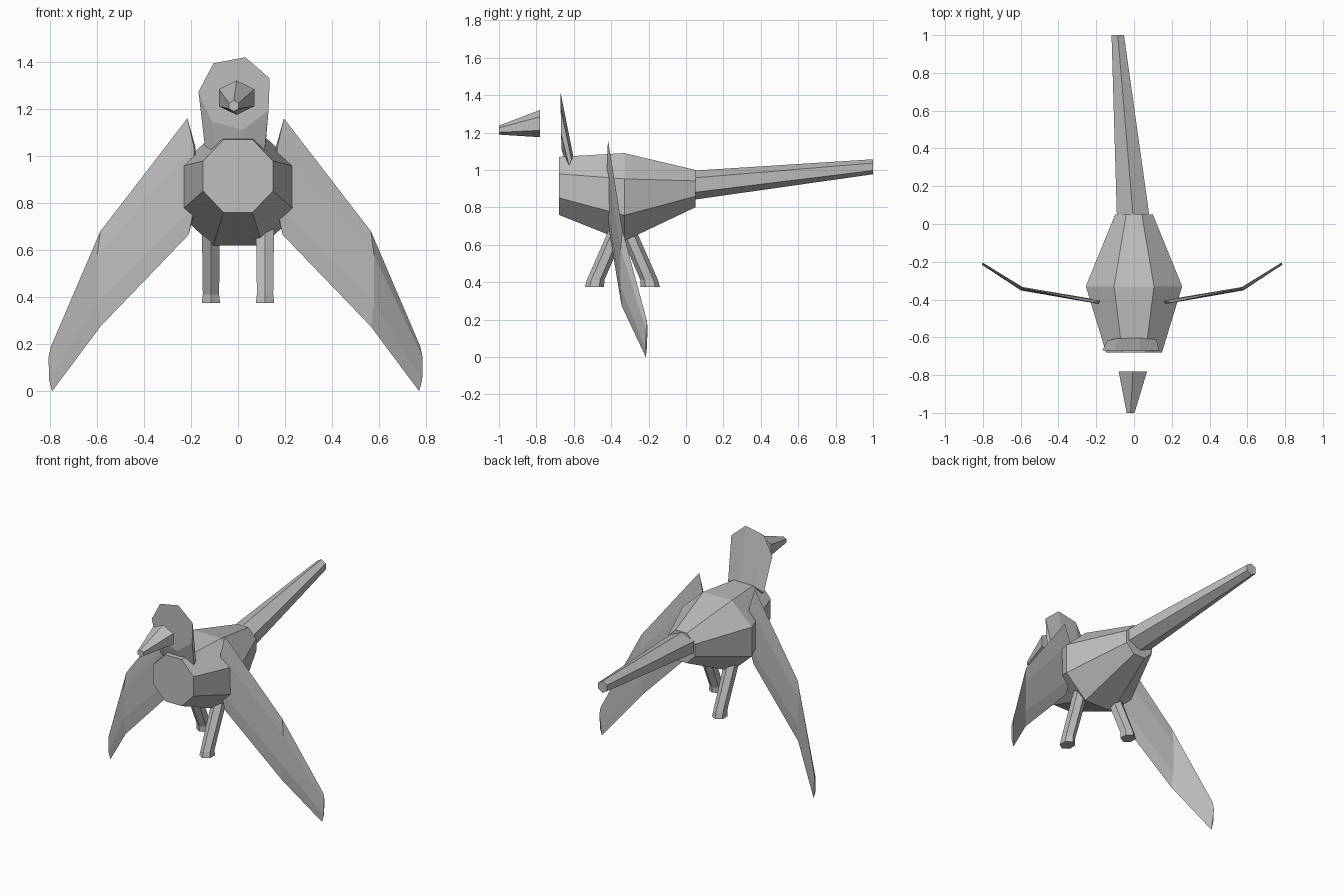
import bpy, bmesh
from math import sin, cos, pi, radians
from mathutils import Vector

if "Cube" in bpy.data.objects:
    bpy.data.objects.remove(bpy.data.objects["Cube"])

grey = bpy.data.materials.new("plain grey")
grey.use_nodes = True
grey.diffuse_color = (0.52, 0.52, 0.52, 1)
grey.node_tree.nodes["Principled BSDF"].inputs["Base Color"].default_value = (0.52, 0.52, 0.52, 1)


def ring(center, u, v, sides, phase):
    """Points of an elliptical polygon spanned by the axes u and v."""
    c, u, v = Vector(center), Vector(u), Vector(v)
    angles = [radians(phase) + 2 * pi * i / sides for i in range(sides)]
    return [c + u * cos(a) + v * sin(a) for a in angles]


def loft(name, rings):
    """Flat-shaded closed skin through rings of equal point count."""
    bm = bmesh.new()
    loops = [[bm.verts.new(p) for p in r] for r in rings]
    n = len(loops[0])
    for a, b in zip(loops, loops[1:]):
        for i in range(n):
            j = (i + 1) % n
            bm.faces.new((a[i], a[j], b[j], b[i]))
    bm.faces.new(loops[0])
    bm.faces.new(loops[-1])
    bmesh.ops.recalc_face_normals(bm, faces=bm.faces)
    mesh = bpy.data.meshes.new(name)
    bm.to_mesh(mesh)
    bm.free()
    mesh.materials.append(grey)
    obj = bpy.data.objects.new(name, mesh)
    bpy.context.collection.objects.link(obj)
    return obj


# Eight-sided barrel body: y, centre height, half width, half height
corner = 1 / cos(pi / 8)
loft("body", [ring((0, y, z), (w * corner, 0, 0), (0, 0, h * corner), 8, 22.5)
              for y, z, w, h in ((-0.68, 0.915, 0.148, 0.155),
                                 (-0.33, 0.855, 0.255, 0.235),
                                 (0.05, 0.9, 0.1, 0.1))])

# Six-sided tail bending slightly to one side
loft("tail", [ring((-0.004, 0.035, 0.918), (0.1, 0, 0), (0, 0, 0.078), 6, 30),
              ring((-0.086, 1.0, 1.017), (0.038, 0, 0), (0, 0, 0.04), 6, 30)])

# Thin seven-sided head plate narrowing into the neck
loft("head", [ring((-0.01, -0.669, 1.267), (0.158, 0, 0), (0, -0.003, 0.158), 7, 75),
              ring((-0.006, -0.618, 1.04), (0.135, 0, 0), (0, 0.016, 0.035), 7, 75)])

# Beak floating ahead of the head
loft("beak", [ring((-0.006, -0.78, 1.248), (0.087, 0, 0), (0, 0, 0.073), 6, 30),
              ring((-0.018, -1.0, 1.213), (0.024, 0, 0), (0, 0, 0.024), 6, 30)])

# Striding legs, mirrored forward and back, each with a flared foot
for name, side, step in (("left_leg", 1, -1), ("right_leg", -1, 1)):
    loft(name, [ring((side * 0.115, -0.34 + step * dy, z), (rx, 0, 0), (0, ry, 0), 6, 30)
                for dy, z, rx, ry in ((0.0, 0.74, 0.045, 0.046),
                                      (0.143, 0.412, 0.04, 0.047),
                                      (0.149, 0.375, 0.045, 0.051))])


def wing_section(side, shift, top, bottom, thick, bulge):
    """Flattened hexagon running from the leading to the trailing edge."""
    t, b = Vector(top), Vector(bottom)
    points = [t]
    for f, s in ((0.25, -1), (0.75, -1), (1, 0), (0.75, 1), (0.25, 1)):
        off = Vector((bulge - s * thick * 0.4, s * thick, 0)) if s else Vector()
        points.append(t.lerp(b, f) + off)
    return [Vector((side * p.x + shift, p.y, p.z)) for p in points]


# Drooping wings: root, elbow and tip sections
for name, side, shift in (("left_wing", 1, -0.01), ("right_wing", -1, -0.01)):
    loft(name, [wing_section(side, shift, *s) for s in (
        ((0.205, -0.417, 1.16), (0.2, -0.41, 0.665), 0.008, -0.03),
        ((0.575, -0.34, 0.68), (0.575, -0.345, 0.275), 0.008, 0.01),
        ((0.785, -0.208, 0.19), (0.78, -0.215, 0.0), 0.004, 0.01))])
